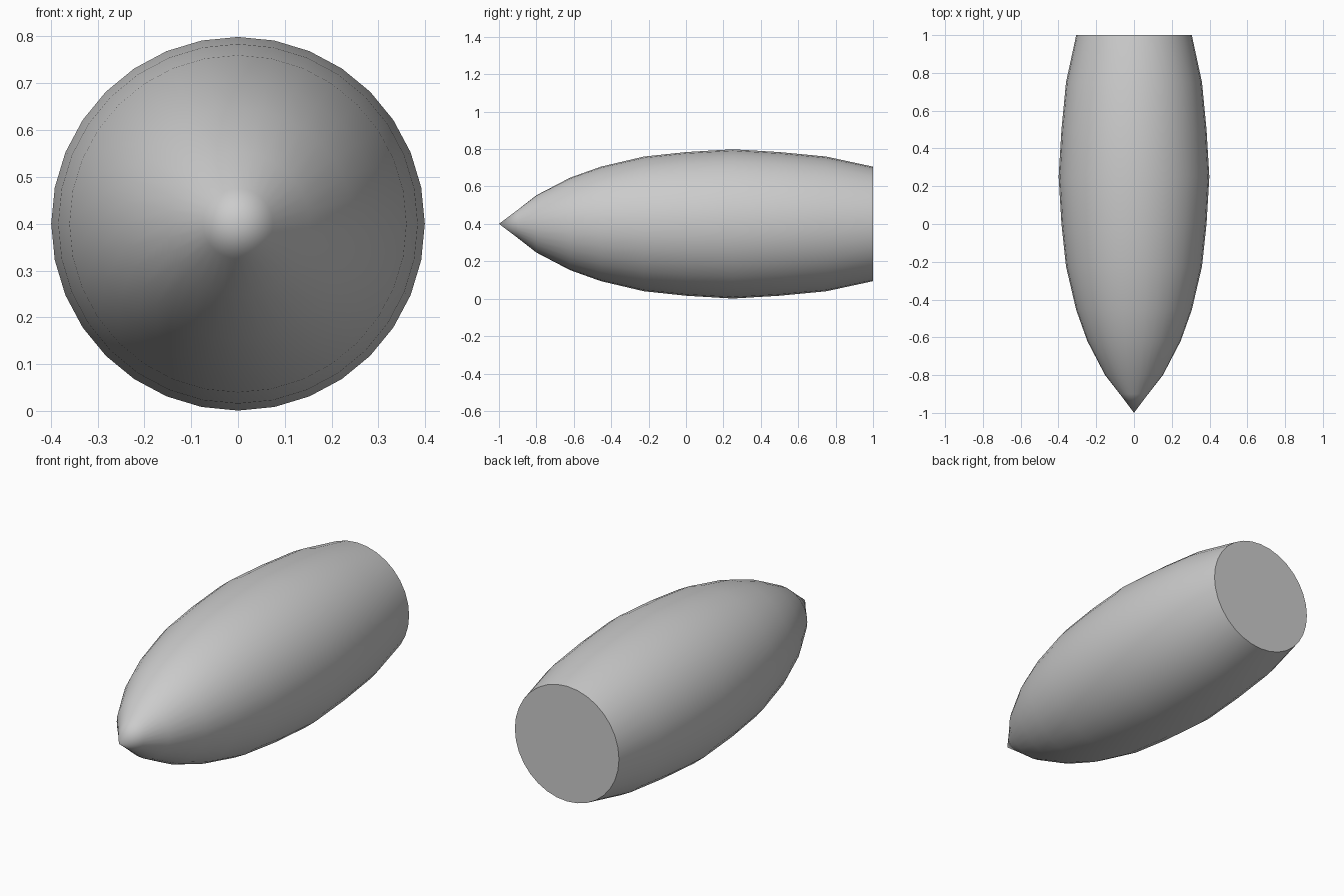
import bpy, bmesh
from math import sin, cos, tau, radians

if "Cube" in bpy.data.objects:
    bpy.data.objects.remove(bpy.data.objects["Cube"])

SEGMENTS = 32
CENTRE_Z = 0.4
# (y, radius) rings from just behind the nose to the flat base
PROFILE = [(-0.9, 0.075), (-0.8, 0.153), (-0.62, 0.247), (-0.455, 0.306),
           (-0.225, 0.36), (0.0, 0.384), (0.25, 0.399), (0.5, 0.384),
           (0.75, 0.36), (1.0, 0.306)]

bm = bmesh.new()

# Rings of the curved body
rings = []
for y, r in PROFILE:
    rings.append([bm.verts.new((r * cos(tau * i / SEGMENTS), y,
                                CENTRE_Z + r * sin(tau * i / SEGMENTS)))
                  for i in range(SEGMENTS)])
for a, b in zip(rings, rings[1:]):
    for i in range(SEGMENTS):
        j = (i + 1) % SEGMENTS
        bm.faces.new((a[i], a[j], b[j], b[i]))

# Pointed nose
tip = bm.verts.new((0, -1, CENTRE_Z))
for i in range(SEGMENTS):
    bm.faces.new((tip, rings[0][(i + 1) % SEGMENTS], rings[0][i]))

# Flat base
bm.faces.new(rings[-1])
bmesh.ops.recalc_face_normals(bm, faces=bm.faces[:])

mesh = bpy.data.meshes.new("bullet_body")
bm.to_mesh(mesh)
bm.free()
body = bpy.data.objects.new("bullet_body", mesh)
bpy.context.collection.objects.link(body)

# Smooth sides, sharp base rim
bpy.context.view_layer.objects.active = body
body.select_set(True)
bpy.ops.object.shade_smooth_by_angle(angle=radians(35))
